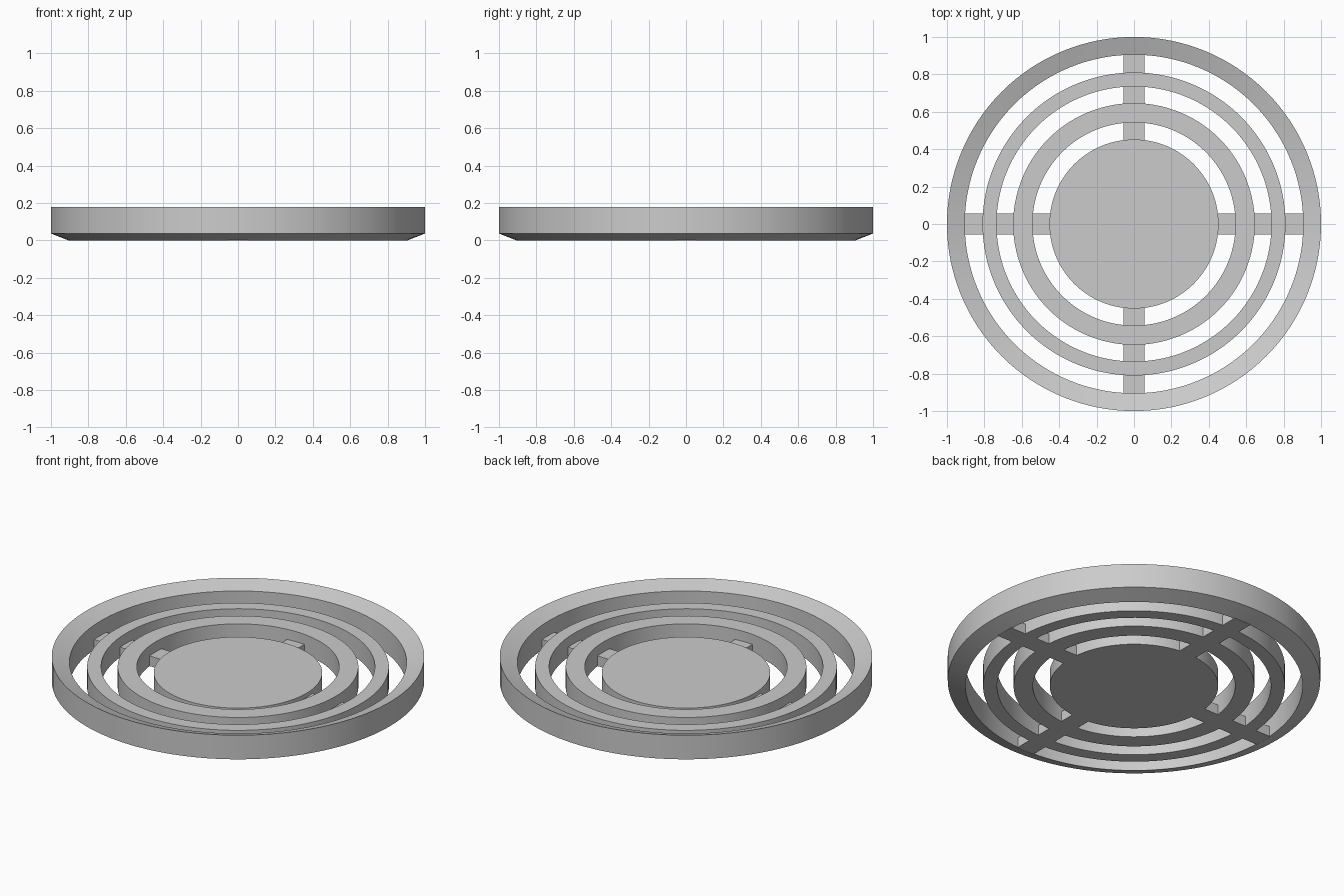
import bpy, bmesh, math

if "Cube" in bpy.data.objects:
    bpy.data.objects.remove(bpy.data.objects["Cube"])

SEGMENTS = 128

grey = bpy.data.materials.new("grey")
grey.diffuse_color = (0.6, 0.6, 0.6, 1)
grey.use_nodes = True
grey.node_tree.nodes["Principled BSDF"].inputs["Base Color"].default_value = grey.diffuse_color


def make_object(name, bm, smooth=True):
    bmesh.ops.recalc_face_normals(bm, faces=bm.faces)
    mesh = bpy.data.meshes.new(name)
    bm.to_mesh(mesh)
    bm.free()
    mesh.materials.append(grey)
    obj = bpy.data.objects.new(name, mesh)
    bpy.context.collection.objects.link(obj)
    if smooth:
        bpy.ops.object.select_all(action='DESELECT')
        obj.select_set(True)
        bpy.context.view_layer.objects.active = obj
        bpy.ops.object.shade_smooth_by_angle(angle=math.radians(15))
    return obj


def ring(name, profile):
    """Revolve a closed (radius, z) profile around the z axis."""
    bm = bmesh.new()
    loops = []
    for i in range(SEGMENTS):
        a = 2 * math.pi * i / SEGMENTS
        loops.append([bm.verts.new((r * math.cos(a), r * math.sin(a), z))
                      for r, z in profile])
    n = len(profile)
    for i in range(SEGMENTS):
        p, q = loops[i], loops[(i + 1) % SEGMENTS]
        for j in range(n):
            k = (j + 1) % n
            bm.faces.new((p[j], q[j], q[k], p[k]))
    return make_object(name, bm)


# Outer rim, sloping down towards the centre on both top and bottom
ring("outer_rim", [(0.905, 0), (1.0, 0.037), (1.0, 0.18), (0.905, 0.146)])

# Two flat inner rings
for name, r0, r1 in (("middle_ring", 0.735, 0.81), ("inner_ring", 0.543, 0.646)):
    ring(name, [(r0, 0), (r1, 0), (r1, 0.12), (r0, 0.12)])

# Centre disc
bm = bmesh.new()
bmesh.ops.create_cone(bm, cap_ends=True, segments=SEGMENTS,
                      radius1=0.452, radius2=0.452, depth=0.085)
bmesh.ops.translate(bm, verts=bm.verts, vec=(0, 0, 0.0425))
make_object("centre_disc", bm)

# Low spokes bridging each gap in four directions
HALF_WIDTH, SPOKE_TOP = 0.056, 0.06
for gap, (r0, r1) in enumerate(((0.44, 0.55), (0.635, 0.742), (0.80, 0.908))):
    for turn in range(4):
        a = turn * math.pi / 2
        bm = bmesh.new()
        bmesh.ops.create_cube(bm, size=1)
        for v in bm.verts:
            x = (r0 + r1) / 2 + v.co.x * (r1 - r0)
            y = v.co.y * 2 * HALF_WIDTH
            v.co = (x * math.cos(a) - y * math.sin(a),
                    x * math.sin(a) + y * math.cos(a),
                    (v.co.z + 0.5) * SPOKE_TOP)
        make_object(f"spoke_{gap + 1}_{turn + 1}", bm, smooth=False)
